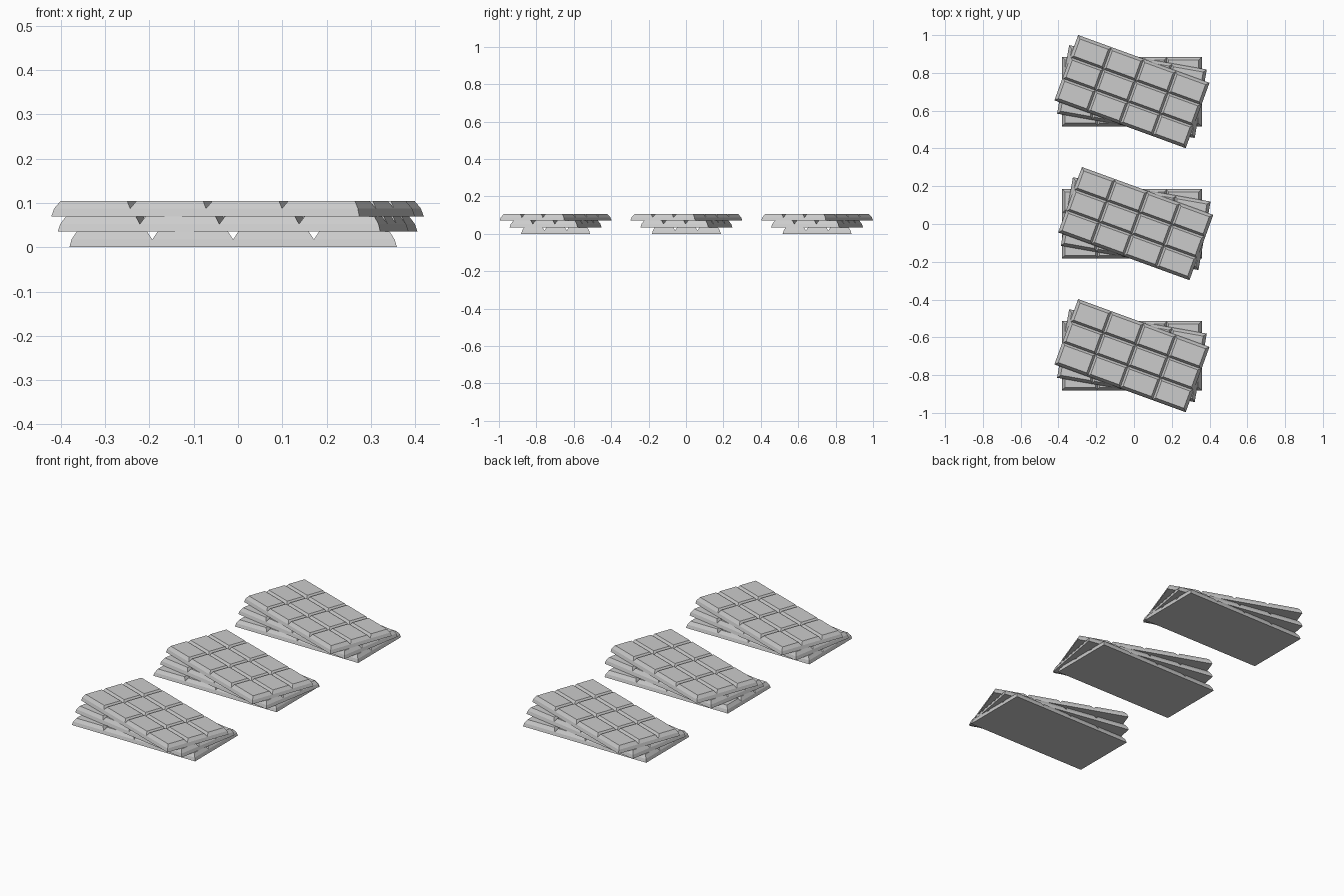
import bpy, bmesh, math

if "Cube" in bpy.data.objects:
    bpy.data.objects.remove(bpy.data.objects["Cube"])

LENGTH, WIDTH, HEIGHT = 0.74, 0.368, 0.035
SLAB_H = 0.0175          # height of the slab below the squares
SLAB_IN, SQUARE_IN = 0.005, 0.0115
COLS, ROWS = 4, 3


def ring(bm, x0, x1, y0, y1, z):
    return [bm.verts.new(p) for p in ((x0, y0, z), (x1, y0, z), (x1, y1, z), (x0, y1, z))]


def walls(bm, low, high):
    for i in range(4):
        j = (i + 1) % 4
        bm.faces.new((low[i], low[j], high[j], high[i]))


def bar_mesh():
    bm = bmesh.new()
    # tapered slab
    hx, hy = LENGTH / 2, WIDTH / 2
    tx, ty = hx - SLAB_IN, hy - SLAB_IN
    low = ring(bm, -hx, hx, -hy, hy, 0)
    high = ring(bm, -tx, tx, -ty, ty, SLAB_H)
    bm.faces.new(low[::-1])
    walls(bm, low, high)
    # bevelled squares tiling the slab, leaving V grooves between them
    dx, dy = 2 * tx / COLS, 2 * ty / ROWS
    for c in range(COLS):
        for r in range(ROWS):
            x, y, s = -tx + c * dx, -ty + r * dy, SQUARE_IN
            base = ring(bm, x, x + dx, y, y + dy, SLAB_H)
            top = ring(bm, x + s, x + dx - s, y + s, y + dy - s, HEIGHT)
            walls(bm, base, top)
            bm.faces.new(top)
    bmesh.ops.remove_doubles(bm, verts=bm.verts, dist=1e-5)
    mesh = bpy.data.meshes.new("chocolate_bar")
    bm.to_mesh(mesh)
    bm.free()
    return mesh


# three stacks of three bars, each bar twisted a little further
mesh = bar_mesh()
for stack, y in (("front", -0.697), ("middle", 0.002), ("back", 0.701)):
    for level in range(3):
        ob = bpy.data.objects.new(f"{stack}_stack_bar_{level + 1}", mesh)
        x = 0.009 if stack == "middle" and level else -0.011
        ob.location = (x, y, level * HEIGHT)
        ob.rotation_euler.z = math.radians(-10 * level)
        bpy.context.collection.objects.link(ob)
